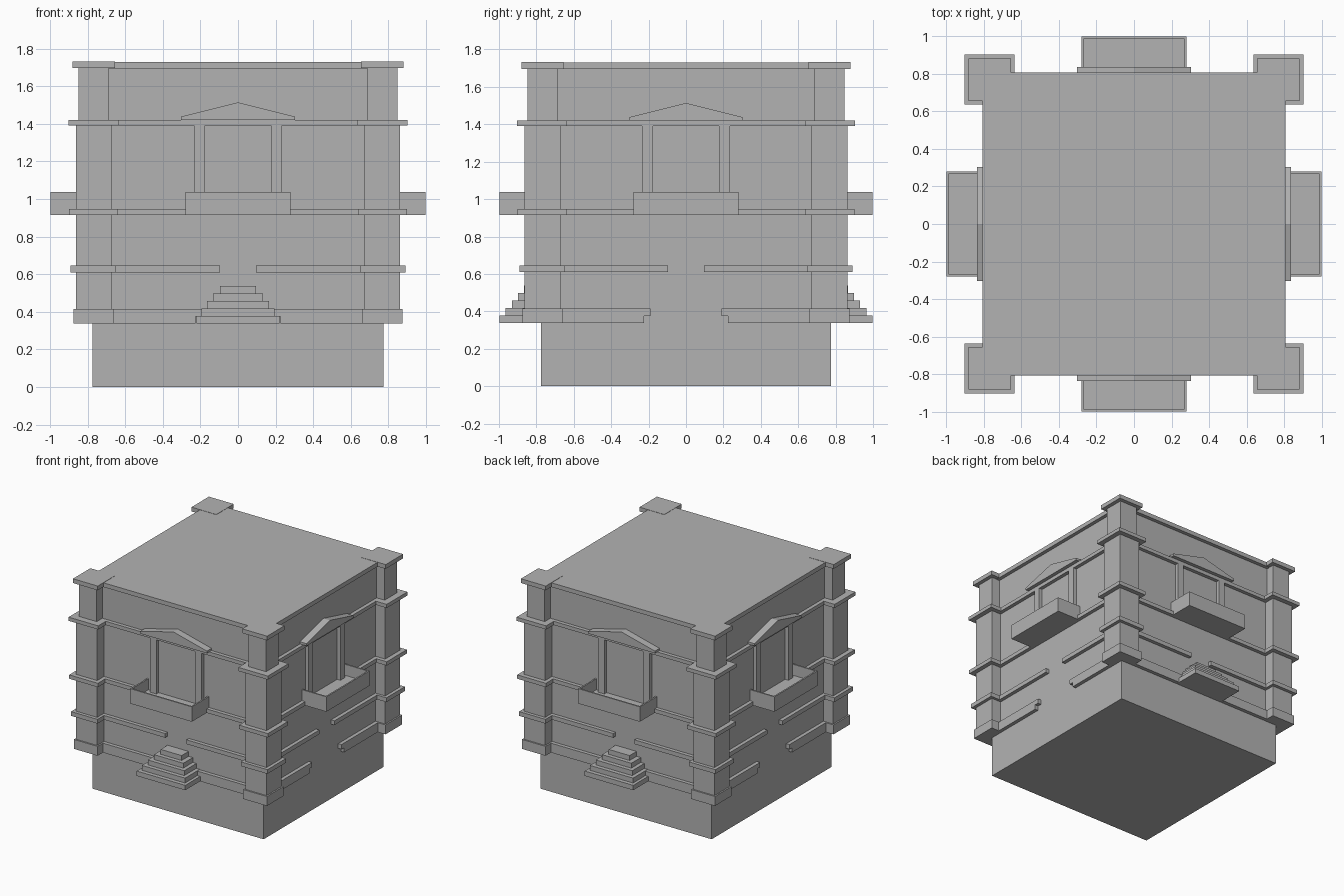
import bpy, bmesh, math
from mathutils import Matrix

old = bpy.data.objects.get("Cube")
if old:
    bpy.data.objects.remove(old, do_unlink=True)

stone = bpy.data.materials.new("stone_grey")
stone.use_nodes = True
GREY = (0.45, 0.45, 0.45, 1)
stone.diffuse_color = GREY
stone.node_tree.nodes["Principled BSDF"].inputs["Base Color"].default_value = GREY

WALL = 0.775   # half width of the walls
SIDES = ("front", "left", "back", "right")


def finish(name, bm, turn=0):
    """Turn a part about the centre in quarter turns and link it."""
    bm.transform(Matrix.Rotation(turn * math.pi / 2, 4, "Z"))
    bmesh.ops.recalc_face_normals(bm, faces=bm.faces)
    mesh = bpy.data.meshes.new(name)
    bm.to_mesh(mesh)
    bm.free()
    mesh.materials.append(stone)
    bpy.context.collection.objects.link(bpy.data.objects.new(name, mesh))


def add_box(bm, x0, x1, y0, y1, z0, z1):
    verts = bmesh.ops.create_cube(bm, size=1)["verts"]
    for v in verts:
        v.co.x = x1 if v.co.x > 0 else x0
        v.co.y = y1 if v.co.y > 0 else y0
        v.co.z = z1 if v.co.z > 0 else z0


def boxes(name, dims, turn=0):
    bm = bmesh.new()
    for d in dims:
        add_box(bm, *d)
    finish(name, bm, turn)


def prism(name, outline, y0, y1, turn):
    """Extrude an x-z outline along y."""
    bm = bmesh.new()
    face = bm.faces.new([bm.verts.new((x, y0, z)) for x, z in outline])
    new = bmesh.ops.extrude_face_region(bm, geom=[face])["geom"]
    bmesh.ops.translate(bm, vec=(0, y1 - y0, 0),
                        verts=[g for g in new if isinstance(g, bmesh.types.BMVert)])
    finish(name, bm, turn)


def pair(inner, outer, y0, y1, z0, z1):
    """Two boxes mirrored across x = 0."""
    return [(inner, outer, y0, y1, z0, z1), (-outer, -inner, y0, y1, z0, z1)]


# Central block and roof
boxes("main_block", [(-WALL, WALL, -WALL, WALL, 0, 1.71)])
boxes("roof_slab", [(-0.805, 0.805, -0.805, 0.805, 1.695, 1.73)])

# Corner pillars: inner edge, outer edge, bottom, top
PILLAR = {
    "lower_shaft": (0.672, 0.863, 0.34, 1.40),
    "upper_shaft": (0.687, 0.848, 1.41, 1.71),
    "plinth": (0.66, 0.875, 0.338, 0.415),
    "low_band": (0.65, 0.89, 0.61, 0.645),
    "middle_band": (0.64, 0.90, 0.915, 0.947),
    "high_band": (0.635, 0.903, 1.39, 1.42),
    "cap": (0.655, 0.88, 1.697, 1.732),
}
for turn, side in enumerate(SIDES):
    for part, (a, b, z0, z1) in PILLAR.items():
        boxes(f"pillar_{part}_{side}", [(a, b, -b, -a, z0, z1)], turn)

for turn, side in enumerate(SIDES):
    back = -WALL + 0.01

    # Wall mouldings, with gaps around the steps and balcony
    face = -0.805
    boxes(f"base_moulding_{side}",
          pair(0.225, 0.67, face, back, 0.338, 0.376)
          + pair(0.19, 0.67, face, back, 0.376, 0.415), turn)
    boxes(f"low_moulding_{side}", pair(0.097, 0.67, face, back, 0.61, 0.645), turn)
    boxes(f"middle_moulding_{side}", pair(0.27, 0.67, face, back, 0.915, 0.947), turn)
    boxes(f"high_moulding_{side}", [(-0.67, 0.67, face, back, 1.39, 1.42)], turn)

    # Balcony tray: floor, front parapet and two end parapets
    w, out, t = 0.28, -0.997, 0.012
    boxes(f"balcony_{side}",
          [(-w, w, out, back, 0.915, 0.947),
           (-w, w, out, out + t, 0.947, 1.037)]
          + pair(w - t, w, out + t, back, 0.947, 1.037), turn)

    # Door columns and pediment above
    boxes(f"door_columns_{side}", pair(0.176, 0.234, -0.805, back, 0.947, 1.39), turn)
    prism(f"pediment_{side}",
          [(-0.303, 1.42), (0.303, 1.42), (0.303, 1.438), (0, 1.514), (-0.303, 1.438)],
          -0.835, back, turn)

# Stepped entrances on the front and back only
WIDTHS = (0.22, 0.195, 0.165, 0.133, 0.095)
for turn in (0, 2):
    steps = [(-w, w, -0.997 + 0.033 * i, -WALL + 0.01, 0.338 + 0.04 * i, 0.378 + 0.04 * i)
             for i, w in enumerate(WIDTHS)]
    boxes(f"entrance_steps_{SIDES[turn]}", steps, turn)
